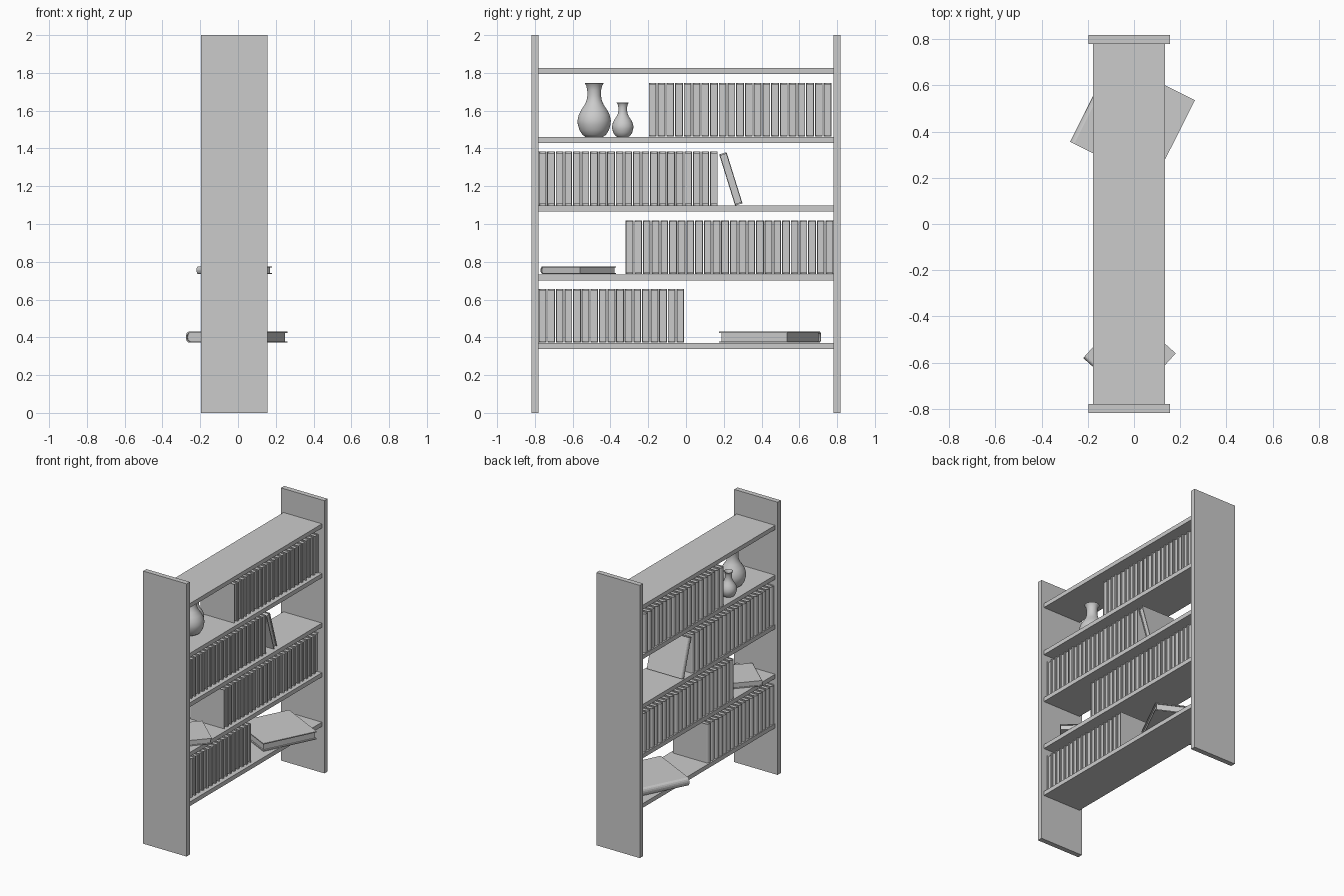
import bpy, bmesh, math, random
from mathutils import Matrix, Vector

if "Cube" in bpy.data.objects:
    bpy.data.objects.remove(bpy.data.objects["Cube"])

random.seed(4)
BOOK_H, BOOK_T, BOOK_D = 0.284, 0.041, 0.283


def link(name, mesh, matrix=None):
    ob = bpy.data.objects.new(name, mesh)
    bpy.context.collection.objects.link(ob)
    if matrix is not None:
        ob.matrix_world = matrix
    return ob


def add_prism(bm, outline, z0, z1):
    low = [bm.verts.new((x, y, z0)) for x, y in outline]
    high = [bm.verts.new((x, y, z1)) for x, y in outline]
    bm.faces.new(low[::-1])
    bm.faces.new(high)
    n = len(outline)
    for i in range(n):
        j = (i + 1) % n
        bm.faces.new((low[i], low[j], high[j], high[i]))


def box(name, lo, hi):
    bm = bmesh.new()
    add_prism(bm, [(lo[0], lo[1]), (hi[0], lo[1]), (hi[0], hi[1]), (lo[0], hi[1])], lo[2], hi[2])
    me = bpy.data.meshes.new(name)
    bm.to_mesh(me)
    bm.free()
    return link(name, me)


def book_mesh():
    # hardcover wrapped round a rounded spine, with an inset page block
    bm = bmesh.new()
    c, bulge, mid = 0.005, 0.014, BOOK_T / 2

    def arc(x, r, rx):
        return [(x - rx * math.sin(a), mid - r * math.cos(a))
                for a in (math.pi * i / 8 for i in range(9))]
    outer = [(BOOK_D, 0)] + arc(bulge, mid, bulge) + [(BOOK_D, BOOK_T)]
    inner = [(BOOK_D, c)] + arc(bulge, mid - c, bulge - c) + [(BOOK_D, BOOK_T - c)]
    # cover is a C section made of quads
    rings = [[bm.verts.new((x, y, z)) for x, y in pts]
             for pts, z in ((outer, 0), (outer, BOOK_H), (inner, BOOK_H), (inner, 0))]
    for k in range(4):
        a, b = rings[k], rings[(k + 1) % 4]
        for i in range(len(a) - 1):
            bm.faces.new((a[i], a[i + 1], b[i + 1], b[i]))
    for i in (0, -1):
        bm.faces.new([r[i] for r in rings])
    # pages
    pages = [(BOOK_D - 0.008, c)] + arc(bulge, mid - c, bulge - c) + [(BOOK_D - 0.008, BOOK_T - c)]
    add_prism(bm, pages[::-1], 0.006, BOOK_H - 0.006)
    bmesh.ops.recalc_face_normals(bm, faces=bm.faces)
    me = bpy.data.meshes.new("book")
    bm.to_mesh(me)
    bm.free()
    return me


def vase(name, loc, s):
    # outer silhouette, lip, then inside of the neck and belly
    prof = [(0, 0), (.045, 0), (.062, .012), (.078, .037), (.087, .068), (.088, .09),
            (.082, .117), (.068, .145), (.050, .172), (.040, .195), (.036, .22),
            (.037, .25), (.042, .272), (.050, .284), (.047, .286), (.038, .272),
            (.032, .25), (.031, .22), (.036, .193), (.060, .145), (.078, .1),
            (.074, .05), (.045, .012), (0, .010)]
    bm = bmesh.new()
    vs = [bm.verts.new((r * s, 0, z * s)) for r, z in prof]
    es = [bm.edges.new(p) for p in zip(vs, vs[1:])]
    bmesh.ops.spin(bm, geom=vs + es, cent=(0, 0, 0), axis=(0, 0, 1),
                   angle=math.tau, steps=40)
    bmesh.ops.remove_doubles(bm, verts=bm.verts, dist=1e-5)
    bmesh.ops.recalc_face_normals(bm, faces=bm.faces)
    me = bpy.data.meshes.new(name)
    bm.to_mesh(me)
    bm.free()
    ob = link(name, me, Matrix.Translation(loc))
    bpy.context.view_layer.objects.active = ob
    ob.select_set(True)
    bpy.ops.object.shade_smooth_by_angle(angle=math.radians(40))
    ob.select_set(False)


# upright side panels
for side, y in (("front", -0.817), ("back", 0.78)):
    box(side + "_panel", (-0.197, y, 0), (0.155, y + 0.037, 2))

# shelves
tops = [0.37, 0.733, 1.097, 1.46, 1.825]
for i, z in enumerate(tops):
    box(f"shelf_{i + 1}", (-0.177, -0.782, z - 0.031), (0.135, 0.782, z))

# rows of standing books: shelf, first y, last y, count
book = book_mesh()
for level, y0, y1, n in ((0, -0.78, -0.01, 17), (1, -0.32, 0.78, 24),
                         (2, -0.78, 0.168, 21), (3, -0.197, 0.77, 21)):
    pitch = (y1 - y0 - BOOK_T) / (n - 1)
    for i in range(n):
        x = -0.174 + random.uniform(-0.004, 0.004)
        link(f"standing_book_{level + 1}_{i + 1}", book,
             Matrix.Translation((x, y0 + i * pitch, tops[level] + 0.002)))

# leaning book
link("leaning_book", book, Matrix.Translation((-0.174, 0.26, tops[2]))
     @ Matrix.Rotation(math.radians(17.3), 4, 'X'))


def lying_book(name, loc, angle, s):
    d = Vector((math.cos(angle), math.sin(angle), 0))
    t = Vector((0, 0, 1))
    m = Matrix((d, t, d.cross(t))).transposed().to_4x4()
    link(name, book, Matrix.Translation(loc) @ m @ Matrix.Scale(s, 4))


# books lying flat
lying_book("small_lying_book", (-0.22, -0.58, tops[1] + 0.002), math.radians(48), 1.0)
lying_book("large_lying_book", (-0.096, 0.716, tops[0] + 0.002), math.radians(-26.6), 1.42)

# vases
vase("large_vase", (-0.04, -0.486, tops[3]), 1.0)
vase("small_vase", (-0.11, -0.335, tops[3]), 0.64)
